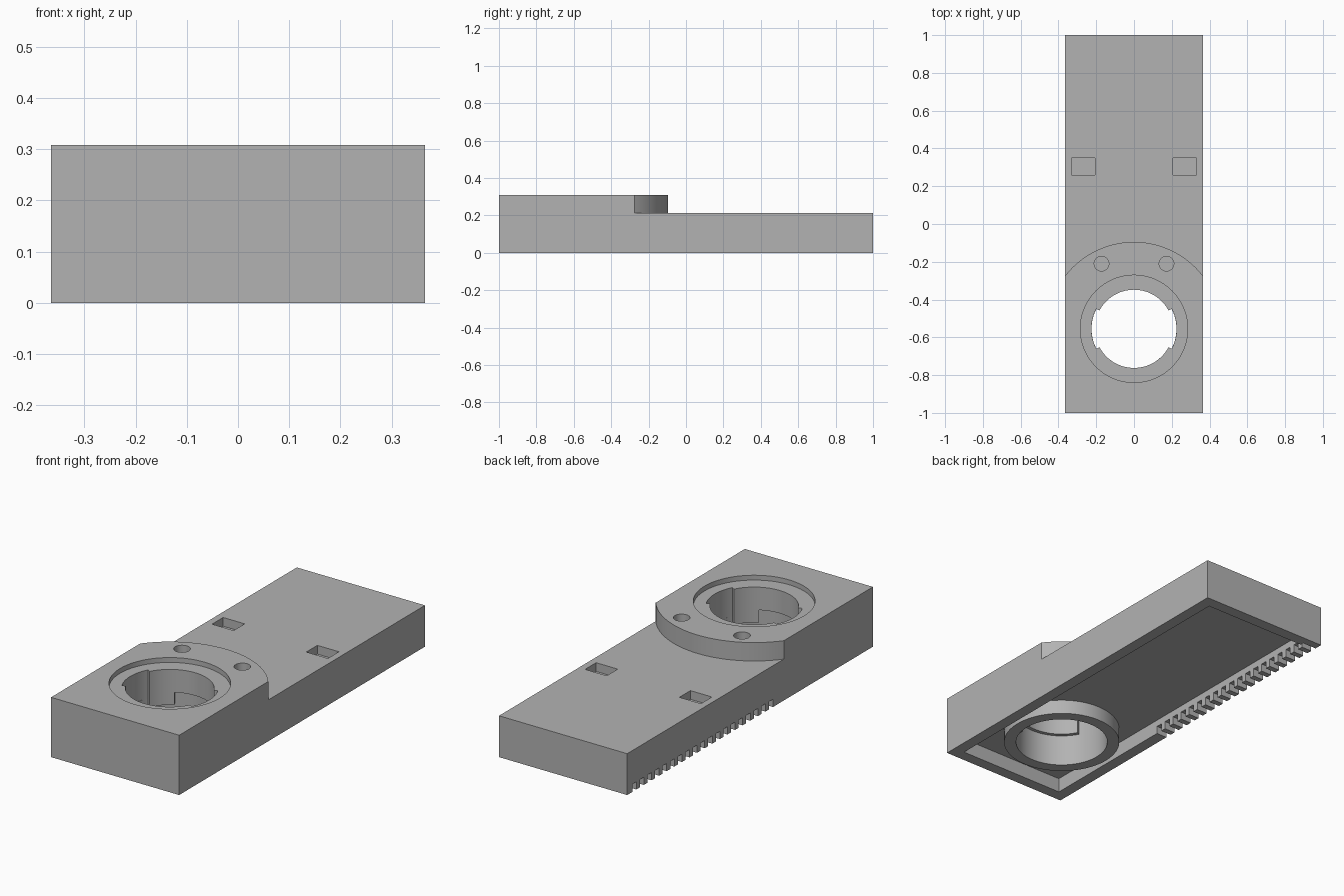
import bpy, bmesh, math
from mathutils import Vector

cube = bpy.data.objects.get("Cube")
if cube:
    bpy.data.objects.remove(cube, do_unlink=True)

HALF_W, TOP, DECK = 0.365, 0.308, 0.213
WALL, CEILING = 0.06, 0.075
CENTRE_Y = -0.555          # axis of the round socket
LIP_Z, LIP_R, BORE_R, RING_R = 0.165, 0.207, 0.225, 0.284

grey = bpy.data.materials.new("plain_grey")
grey.use_nodes = True
colour = (0.45, 0.45, 0.45, 1)
grey.diffuse_color = colour
grey.node_tree.nodes["Principled BSDF"].inputs["Base Color"].default_value = colour


def prism(name, outline, z0, z1):
    """Extrude a flat outline from z0 to z1."""
    bm = bmesh.new()
    face = bm.faces.new([bm.verts.new((x, y, z0)) for x, y in outline])
    new = bmesh.ops.extrude_face_region(bm, geom=[face])["geom"]
    bmesh.ops.translate(bm, vec=Vector((0, 0, z1 - z0)),
                        verts=[v for v in new if isinstance(v, bmesh.types.BMVert)])
    bmesh.ops.recalc_face_normals(bm, faces=bm.faces)
    mesh = bpy.data.meshes.new(name)
    bm.to_mesh(mesh)
    bm.free()
    mesh.materials.append(grey)
    ob = bpy.data.objects.new(name, mesh)
    bpy.context.collection.objects.link(ob)
    return ob


def rect(x0, x1, y0, y1):
    return [(x0, y0), (x1, y0), (x1, y1), (x0, y1)]


def arc(r, a0, a1, n, cx=0.0, cy=CENTRE_Y):
    """Points from angle a0 to a1 in degrees, both ends included."""
    angles = [math.radians(a0 + (a1 - a0) * i / n) for i in range(n + 1)]
    return [(cx + r * math.cos(a), cy + r * math.sin(a)) for a in angles]


def circle(r, n=96, cx=0.0, cy=CENTRE_Y):
    return arc(r, 0, 360, n, cx, cy)[:-1]


def combine(tool, operation="DIFFERENCE"):
    """Apply a boolean to the body and discard the tool."""
    tool.hide_render = True
    mod = body.modifiers.new("shape", "BOOLEAN")
    mod.object, mod.operation, mod.solver = tool, operation, "EXACT"
    bpy.ops.object.modifier_apply(modifier=mod.name)
    bpy.data.objects.remove(tool, do_unlink=True)


# Main block
body = prism("housing", rect(-HALF_W, HALF_W, -1, 1), 0, TOP)
bpy.ops.object.select_all(action="DESELECT")
body.select_set(True)
bpy.context.view_layer.objects.active = body

# Lower deck behind the rounded platform
edge = math.degrees(math.acos(0.4 / 0.46))
combine(prism("deck_cut", arc(0.46, edge, 180 - edge, 64) + [(-0.4, 1.1), (0.4, 1.1)],
              DECK, 0.5))

# Hollow underside with the socket tube standing in it
inner = HALF_W - WALL
combine(prism("cavity_cut", rect(-inner, inner, WALL - 1, 1 - WALL), -0.1, CEILING))
combine(prism("socket_tube", circle(RING_R), 0, CEILING + 0.03), "UNION")

# Socket: shallow recess, wide bore, and a lip with two notches
combine(prism("recess_cut", circle(RING_R), 0.283, 0.5))
combine(prism("bore_cut", circle(BORE_R), -0.1, LIP_Z))
notched = []
for start in (0, 180):
    notched += arc(BORE_R + 0.0005, start - 28, start + 28, 16)
    notched += arc(LIP_R, start + 28, start + 152, 36)
combine(prism("lip_cut", notched, LIP_Z - 0.03, 0.5))

# Stop blocks below the lip, beside each notch
for start in (-61, 119):
    block = arc(LIP_R, start, start + 33, 10) + arc(BORE_R + 0.015, start + 33, start, 10)
    combine(prism("stop_block", block, 0.1, LIP_Z + 0.02), "UNION")

# Blind screw holes and rectangular pockets, mirrored
for side in (-1, 1):
    combine(prism("screw_cut", circle(0.039, 32, side * 0.172, -0.21), TOP - 0.05, 0.5))
    x0, x1 = sorted((side * 0.207, side * 0.33))
    combine(prism("pocket_cut", rect(x0, x1, 0.26, 0.35), DECK - 0.045, 0.5))

# Row of notches along the bottom of the right wall
for i in range(19):
    y = -0.187 + i * 0.0618
    combine(prism("tooth_cut", rect(-0.5, -inner + 0.02, y, y + 0.033), -0.1, 0.04))

bpy.ops.object.shade_smooth_by_angle(angle=math.radians(30))
